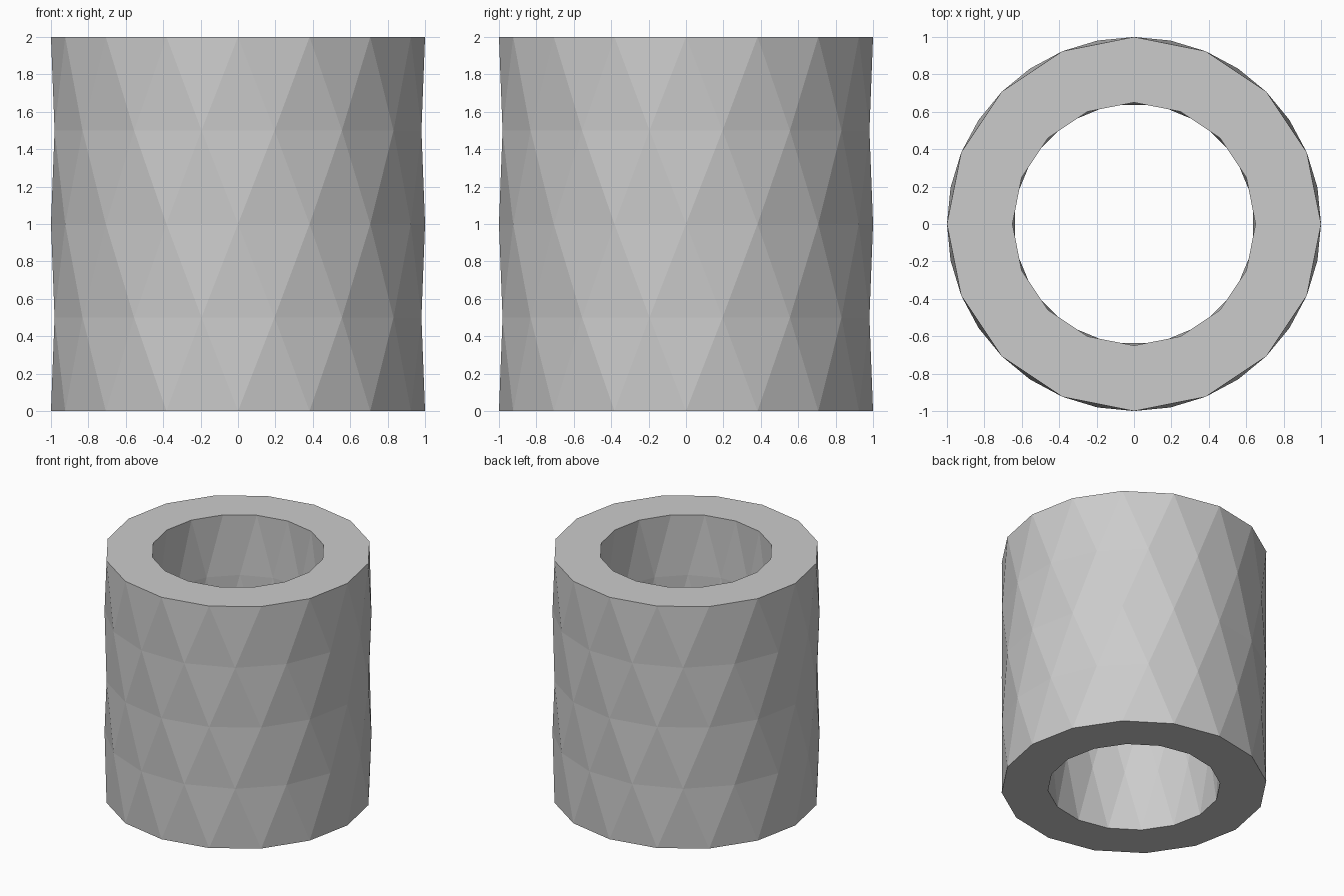
import bpy, bmesh
from math import cos, sin, pi

if "Cube" in bpy.data.objects:
    bpy.data.objects.remove(bpy.data.objects["Cube"])

SIDES, LEVELS, HEIGHT = 16, 5, 2.0
R_OUT, R_IN = 1.0, 0.65
bm = bmesh.new()


# Rings of vertices, every other ring turned by half a step
def rings(radius):
    out = []
    for k in range(LEVELS):
        z = HEIGHT * k / (LEVELS - 1)
        angles = [2 * pi * (i + 0.5 * (k % 2)) / SIDES for i in range(SIDES)]
        out.append([bm.verts.new((radius * cos(a), radius * sin(a), z)) for a in angles])
    return out


# Triangle bands that zigzag between neighbouring rings
def wall(levels):
    for k in range(LEVELS - 1):
        a, b = levels[k], levels[k + 1]
        for i in range(SIDES):
            j = (i + 1) % SIDES
            if k % 2 == 0:
                tris = ((a[i], a[j], b[i]), (a[j], b[j], b[i]))
            else:
                tris = ((a[i], b[j], b[i]), (a[i], a[j], b[j]))
            for t in tris:
                bm.faces.new(t)


outer, inner = rings(R_OUT), rings(R_IN)
wall(outer)
wall(inner)

# Flat end rims
for k in (0, LEVELS - 1):
    for i in range(SIDES):
        j = (i + 1) % SIDES
        bm.faces.new((outer[k][i], outer[k][j], inner[k][j], inner[k][i]))

bmesh.ops.recalc_face_normals(bm, faces=bm.faces)
mesh = bpy.data.meshes.new("faceted_tube")
bm.to_mesh(mesh)
bm.free()
tube = bpy.data.objects.new("faceted_tube", mesh)
bpy.context.collection.objects.link(tube)
